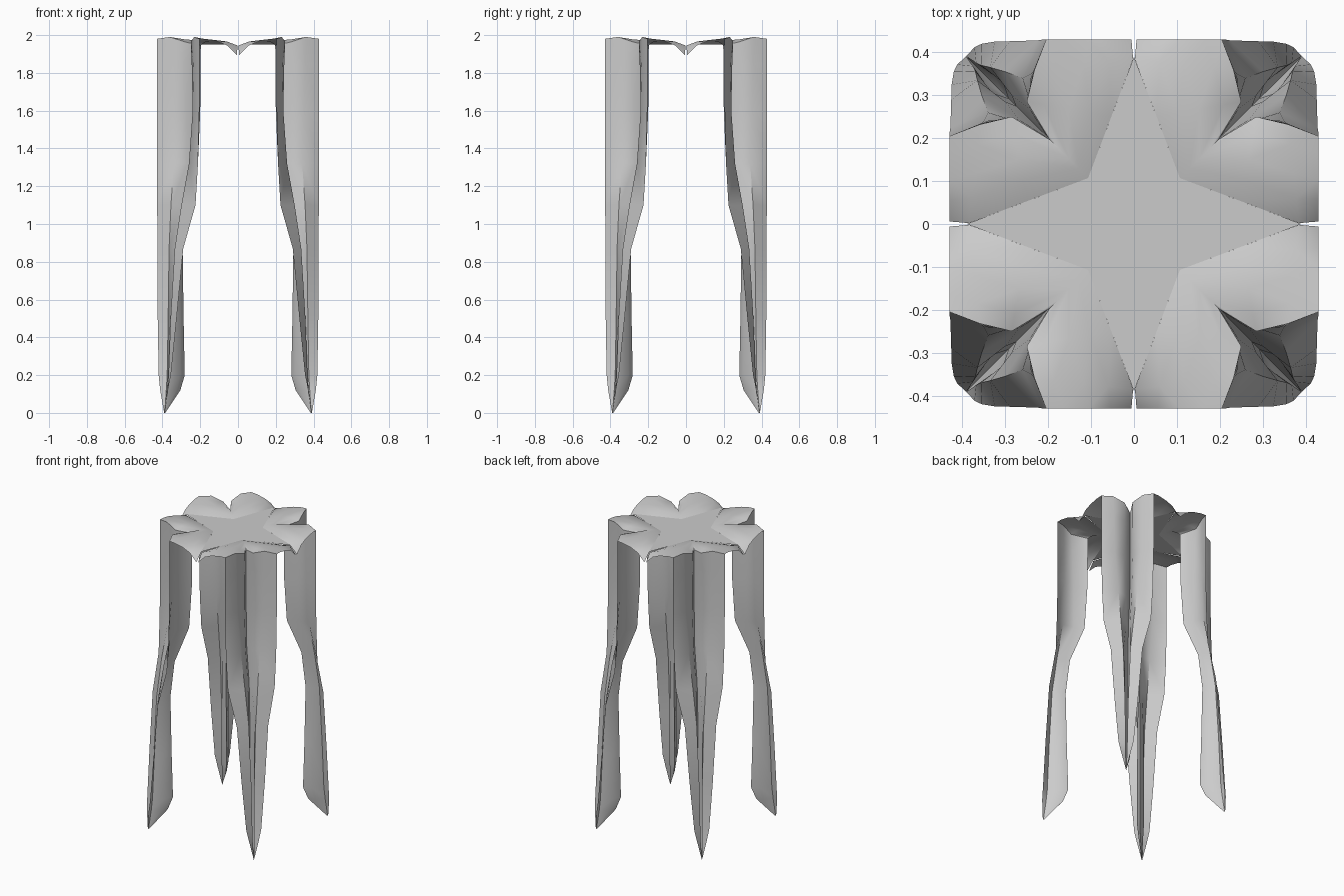
import bpy, bmesh, math
from mathutils import Vector, Matrix

if "Cube" in bpy.data.objects:
    bpy.data.objects.remove(bpy.data.objects["Cube"])

V = Vector


def grid_faces(bm, rows):
    """Skin a list of equally long point rows with quads."""
    vs = [[bm.verts.new(p) for p in row] for row in rows]
    for a, b in zip(vs, vs[1:]):
        for i in range(len(a) - 1):
            bm.faces.new((a[i], b[i], b[i + 1], a[i + 1]))


def swap(p):
    return V((p[1], p[0], p[2]))


def finish(name, bm, smooth):
    # repeat the quarter four times around z, then weld
    src = bm.faces[:]
    for k in range(1, 4):
        d = bmesh.ops.duplicate(bm, geom=src)
        nv = [g for g in d["geom"] if isinstance(g, bmesh.types.BMVert)]
        bmesh.ops.rotate(bm, verts=nv, cent=(0, 0, 0),
                         matrix=Matrix.Rotation(math.pi / 2 * k, 3, 'Z'))
    bmesh.ops.remove_doubles(bm, verts=bm.verts, dist=0.002)
    bmesh.ops.dissolve_degenerate(bm, dist=0.0005, edges=bm.edges)
    bmesh.ops.recalc_face_normals(bm, faces=bm.faces)
    me = bpy.data.meshes.new(name)
    bm.to_mesh(me)
    bm.free()
    ob = bpy.data.objects.new(name, me)
    bpy.context.collection.objects.link(ob)
    if sum(p.normal.z for p in me.polygons if p.center.z > 1.9) < 0:
        me.flip_normals()
    if smooth:
        bpy.context.view_layer.objects.active = ob
        ob.select_set(True)
        bpy.ops.object.shade_smooth_by_angle(angle=math.radians(45))
        ob.select_set(False)


# flat four-pointed star in the middle of the cloth
bm = bmesh.new()
star = [(0, 0, 1.95), (.39, 0, 1.95), (.107, .107, 1.95), (0, .39, 1.95)]
bm.faces.new([bm.verts.new(p) for p in star])
finish("cloth_star_top", bm, False)

# raised folds between the star and the corners, with a dipping hem
inner = [V((.107, .107, 1.95)), V((.25, .053, 1.95)), V((.385, .002, 1.945)), V((.43, .006, 1.895))]
outer = [V((.197, .197, 1.945)), V((.285, .25, 1.965)), V((.36, .232, 1.99)), V((.43, .205, 1.98))]
bumps = [(.25, (.012, .014, .01, .028)), (.5, (.02, .018, .006, .028)),
         (.8, (.015, .015, .0, .015))]
top_rows = [inner]
for t, dz in bumps:
    top_rows.append([a.lerp(b, t) + V((0, 0, d)) for a, b, d in zip(inner, outer, dz)])
top_rows.append(outer)

# hanging corner, one side of the pinched fold per height:
# z, fold depth r, inner wall (x, y), pinch (x, y), hem (x, y)
sections = [
    (1.85, .198, .28, .245, .355, .235, .43, .205),
    (1.6, .2, .275, .24, .35, .24, .43, .205),
    (1.32, .212, .27, .245, .34, .26, .43, .212),
    (1.1, .275, .30, .285, .355, .30, .428, .225),
    (.87, .293, .33, .305, .365, .335, .426, .29),
    (.5, .288, .335, .305, .37, .357, .425, .325),
    (.2, .282, .335, .305, .375, .368, .42, .355),
    (.12, .305, .345, .325, .38, .374, .412, .372),
    (0, .385, .387, .386, .389, .388, .391, .391)]
leg_rows = [outer]
for z, r, x1, y1, x2, y2, x3, y3 in sections:
    leg_rows.append([V((r, r, z)), V((x1, y1, z)), V((x2, y2, z)), V((x3, y3, z))])

bm = bmesh.new()
for rows in (top_rows, leg_rows):
    grid_faces(bm, rows)
    grid_faces(bm, [[swap(p) for p in row] for row in rows])
finish("draped_cloth", bm, True)
